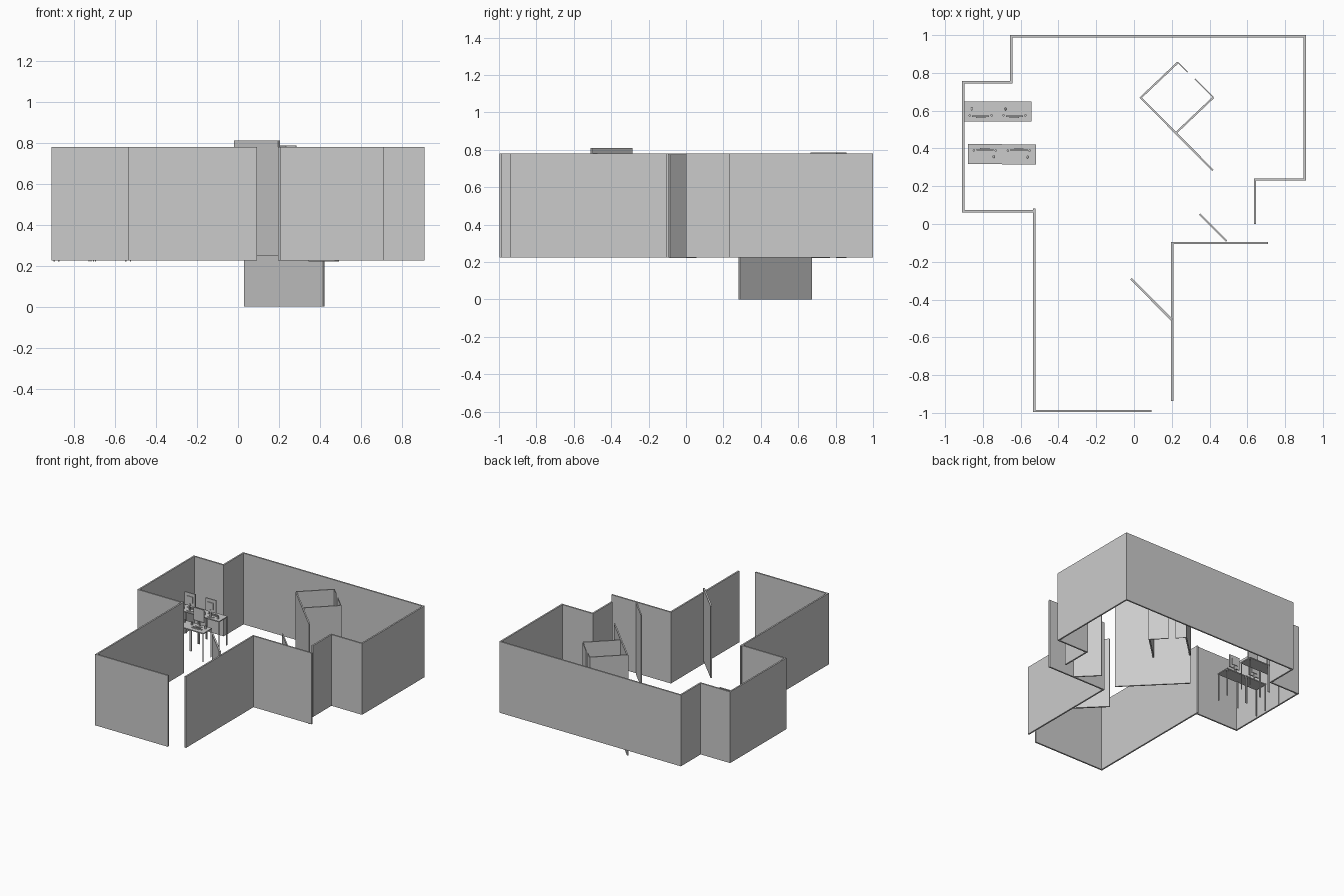
import bpy, bmesh, math
from mathutils import Vector, Matrix

if "Cube" in bpy.data.objects:
    bpy.data.objects.remove(bpy.data.objects["Cube"])

Z0, Z1 = 0.225, 0.78   # wall bottom and top
T = 0.012              # wall thickness


def finish(name, bm):
    bmesh.ops.recalc_face_normals(bm, faces=bm.faces)
    me = bpy.data.meshes.new(name)
    bm.to_mesh(me)
    bm.free()
    ob = bpy.data.objects.new(name, me)
    bpy.context.collection.objects.link(ob)
    return ob


def wall(name, path, z0=Z0, z1=Z1, t=T):
    """Extruded wall with mitred corners along a centre line."""
    pts = [Vector(p) for p in path]
    bm = bmesh.new()
    rings = []
    for i, p in enumerate(pts):
        dirs = []
        if i > 0:
            dirs.append((p - pts[i - 1]).normalized())
        if i < len(pts) - 1:
            dirs.append((pts[i + 1] - p).normalized())
        n = [Vector((-d.y, d.x)) for d in dirs]
        m = sum(n, Vector((0, 0))).normalized()
        m *= t / 2 / m.dot(n[0])
        a, b = p + m, p - m
        rings.append([bm.verts.new((*q, z)) for q, z in
                      ((a, z0), (b, z0), (b, z1), (a, z1))])
    for r, s in zip(rings, rings[1:]):
        for k in range(4):
            bm.faces.new((r[k], r[(k + 1) % 4], s[(k + 1) % 4], s[k]))
    bm.faces.new(rings[0])
    bm.faces.new(rings[-1])
    return finish(name, bm)


def add_box(bm, c, s, rx=0.0):
    m = (Matrix.Translation(c) @ Matrix.Rotation(rx, 4, 'X')
         @ Matrix.Diagonal((*s, 1)))
    bmesh.ops.create_cube(bm, size=1, matrix=m)


def add_disc(bm, c, s, n=20):
    m = Matrix.Translation(c) @ Matrix.Diagonal((*s, 1))
    bmesh.ops.create_cone(bm, cap_ends=True, segments=n, radius1=1, radius2=1,
                          depth=1, matrix=m)


# Outer walls
wall("outer_wall", [(0.64, 0), (0.64, 0.235), (0.904, 0.235), (0.904, 0.994),
                    (-0.65, 0.994), (-0.65, 0.75), (-0.904, 0.75),
                    (-0.904, 0.067), (-0.528, 0.067), (-0.528, -0.99),
                    (0.092, -0.99)])
wall("outer_wall_corner_stub", [(-0.528, 0.06), (-0.528, 0.083)])
wall("entry_wall", [(0.202, -0.938), (0.202, -0.1), (0.71, -0.1)])

# Angled partitions
wall("raised_partition", [(0.2, -0.507), (-0.016, -0.29)], 0.25, 0.81)
wall("open_door", [(0.49, -0.09), (0.347, 0.053)], 0.22, 0.775, 0.009)

# Diagonal inner room
wall("room_long_wall", [(0.033, 0.671), (0.418, 0.284)], 0.0, Z1, 0.01)
wall("room_back_wall", [(0.035, 0.668), (0.232, 0.855)], 0.23, 0.785, 0.01)
wall("room_side_wall", [(0.222, 0.482), (0.42, 0.67)], 0.225, Z1, 0.01)
wall("room_front_stub", [(0.23, 0.857), (0.284, 0.804)], 0.222, 0.785, 0.005)
wall("room_front_wall", [(0.322, 0.769), (0.42, 0.67)], 0.22, 0.778, 0.006)


# Desk with legs; workstation built facing +y, then flipped if needed
DW, DD, TOP = 0.18, 0.106, 0.445


def workstation(label, x, y, flip):
    place = Matrix.Translation((x, y, 0)) @ Matrix.Rotation(
        math.pi if flip else 0, 4, 'Z')

    desk = bmesh.new()
    add_box(desk, (0, 0, TOP - 0.004), (DW, DD, 0.008))
    for sx in (-1, 1):
        for sy in (-1, 1):
            add_box(desk, (sx * (DW / 2 - 0.005), sy * (DD / 2 - 0.005),
                           (0.22 + TOP - 0.006) / 2),
                    (0.006, 0.006, TOP - 0.006 - 0.22))
    finish("desk_" + label, desk).matrix_world = place

    mon = bmesh.new()                       # screen, bezel, neck, oval foot
    add_disc(mon, (0, -0.025, TOP + 0.002), (0.028, 0.015, 0.004))
    add_box(mon, (0, -0.03, TOP + 0.03), (0.01, 0.005, 0.056))
    add_box(mon, (0, -0.025, TOP + 0.09), (0.09, 0.006, 0.1))
    add_box(mon, (0, -0.03, TOP + 0.09), (0.05, 0.006, 0.05))
    for s in (-1, 1):
        add_box(mon, (s * 0.0435, -0.021, TOP + 0.09), (0.003, 0.003, 0.1))
        add_box(mon, (0, -0.021, TOP + 0.09 + s * 0.0485),
                (0.09, 0.003, 0.003))
    finish("monitor_" + label, mon).matrix_world = place

    kb = bmesh.new()                        # keyboard with rows of keys
    add_box(kb, (0, 0.012, TOP + 0.002), (0.064, 0.022, 0.004))
    for i in range(11):
        for j in range(4):
            add_box(kb, (-0.0275 + i * 0.0055, 0.0045 + j * 0.005,
                         TOP + 0.005), (0.004, 0.0036, 0.002))
    finish("keyboard_" + label, kb).matrix_world = place

    mouse = bmesh.new()
    bmesh.ops.create_uvsphere(
        mouse, u_segments=12, v_segments=8, radius=1,
        matrix=Matrix.Translation((-0.047, 0.014, TOP + 0.002))
        @ Matrix.Diagonal((0.005, 0.008, 0.004, 1)))
    ob = finish("mouse_" + label, mouse)
    ob.matrix_world = place
    for p in ob.data.polygons:
        p.use_smooth = True

    spk = bmesh.new()                       # pair of small speakers
    for s in (-1, 1):
        add_disc(spk, (s * 0.058, -0.02, TOP + 0.012), (0.006, 0.006, 0.024), 12)
    finish("speakers_" + label, spk).matrix_world = place


for label, x, y, flip in (("back_left", -0.812, 0.595, False),
                          ("back_right", -0.633, 0.595, False),
                          ("front_left", -0.79, 0.37, True),
                          ("front_right", -0.61, 0.368, True)):
    workstation(label, x, y, flip)
